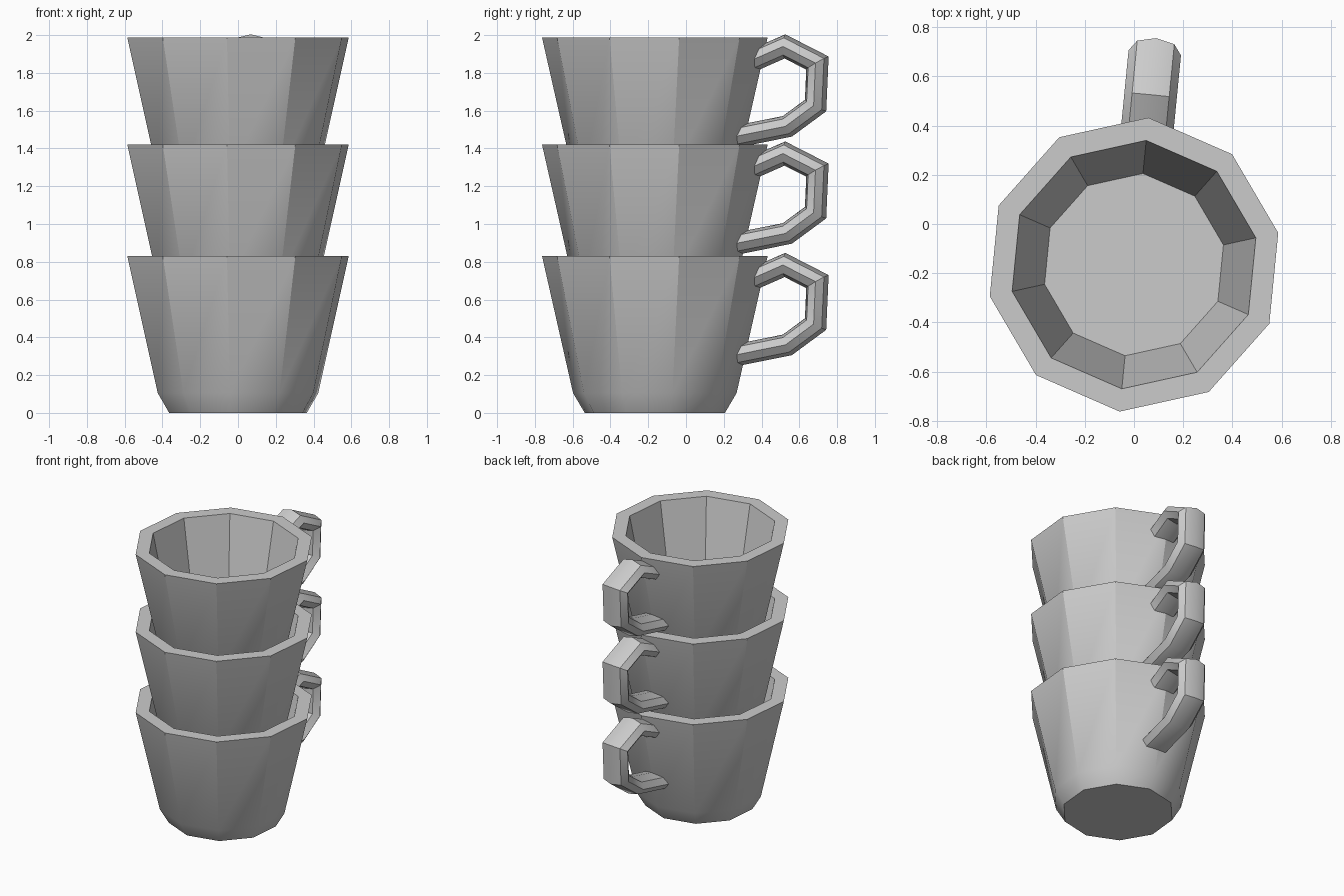
import bpy, bmesh, math
from mathutils import Vector

if "Cube" in bpy.data.objects:
    bpy.data.objects.remove(bpy.data.objects["Cube"])

CENTRE_Y = -0.165
TURN = math.radians(84.4)      # direction of the handle and of the first cup corner
SMOOTH = math.radians(33)


def loft(name, rings, z):
    """Skin a list of equal-sized rings and cap both ends."""
    bm = bmesh.new()
    loops = [[bm.verts.new(p) for p in ring] for ring in rings]
    n = len(loops[0])
    for a, b in zip(loops, loops[1:]):
        for i in range(n):
            j = (i + 1) % n
            bm.faces.new((a[i], a[j], b[j], b[i]))
    bm.faces.new(loops[0][::-1])
    bm.faces.new(loops[-1])
    bmesh.ops.recalc_face_normals(bm, faces=bm.faces[:])
    mesh = bpy.data.meshes.new(name)
    bm.to_mesh(mesh)
    bm.free()
    obj = bpy.data.objects.new(name, mesh)
    bpy.context.collection.objects.link(obj)
    obj.location = (0, CENTRE_Y, z)
    obj.rotation_euler.z = TURN
    bpy.ops.object.select_all(action='DESELECT')
    obj.select_set(True)
    bpy.context.view_layer.objects.active = obj
    bpy.ops.object.shade_smooth_by_angle(angle=SMOOTH)
    return obj


# Cup wall: ten-sided profile (radius, height) from underside to inner floor
profile = [(0.373, 0), (0.435, 0.105), (0.60, 0.83), (0.507, 0.83), (0.372, 0.15)]
cup_rings = [[(r * math.cos(math.tau * i / 10), r * math.sin(math.tau * i / 10), h)
              for i in range(10)] for r, h in profile]

# Handle: flattened eight-sided section swept along a bent path (radial, height)
path = [Vector((y - CENTRE_Y, h)) for y, h in
        [(0.36, 0.71), (0.527, 0.783), (0.70, 0.695),
         (0.69, 0.47), (0.54, 0.36), (0.27, 0.306)]]
handle_rings = []
for k, p in enumerate(path):
    before = (p - path[k - 1]).normalized() if k else None
    after = (path[k + 1] - p).normalized() if k < len(path) - 1 else None
    before, after = before or after, after or before
    t = (before + after).normalized()
    out = Vector((-t.y, t.x)) * 0.058 / t.dot(after)     # mitred thickness
    ring = []
    for i in range(8):
        a = math.tau * i / 8
        q = p + out * math.cos(a)
        ring.append((q.x, 0.107 * math.sin(a), q.y))
    handle_rings.append(ring)

# Stack of three cups
for label, z in (("bottom", 0), ("middle", 0.59), ("top", 1.157)):
    loft(label + "_cup", cup_rings, z)
    loft(label + "_handle", handle_rings, z)
